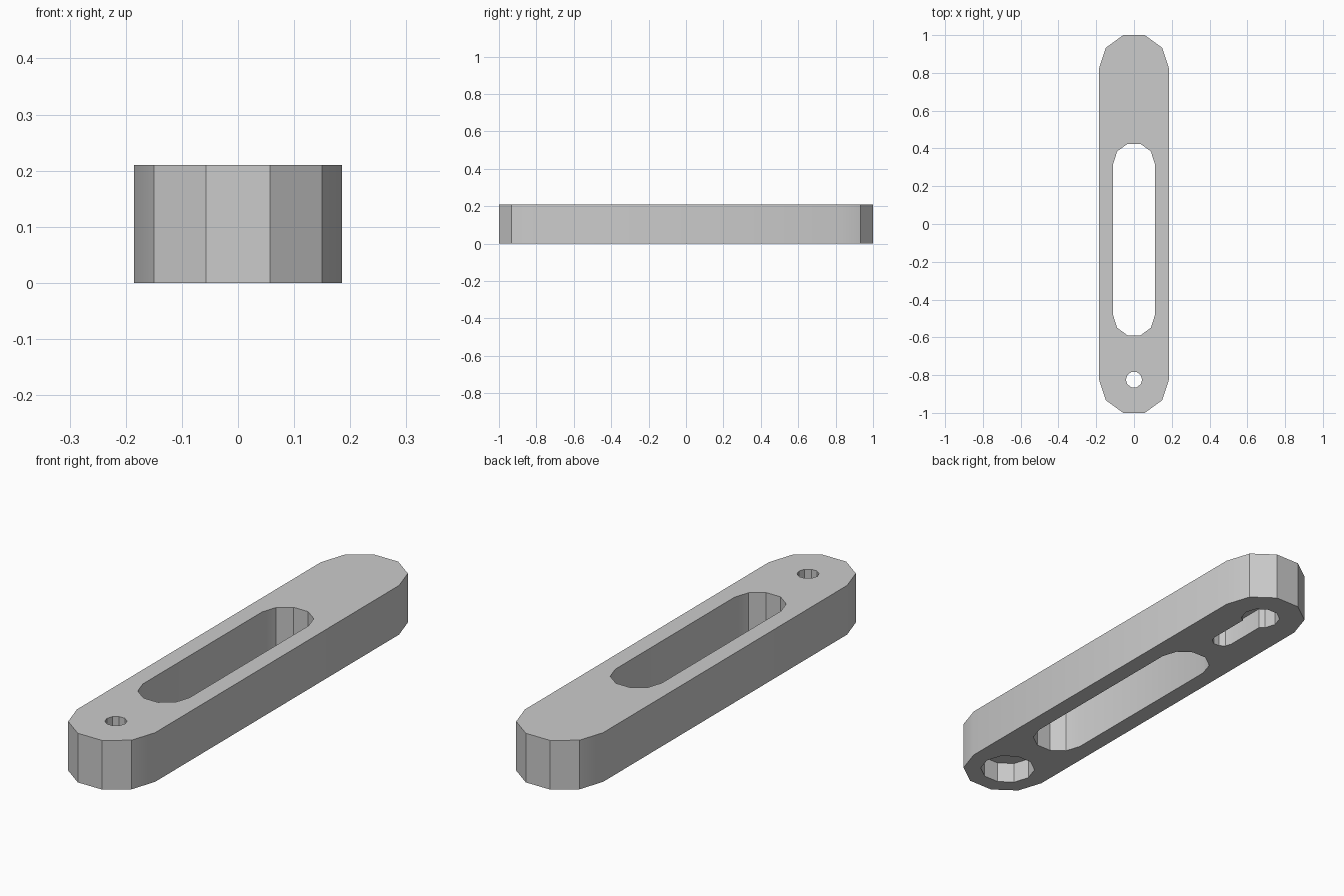
import bpy
import bmesh
from math import cos, sin, pi, radians

cube = bpy.data.objects.get("Cube")
if cube:
    bpy.data.objects.remove(cube, do_unlink=True)

HEIGHT = 0.21
POCKET = 0.09      # depth of the recesses under the bar
OVER = 0.1         # how far cutters reach past the surface
END = 0.824        # centre of the rounded ends


def slot_outline(radius, y0, y1):
    """Stadium outline whose ends are half decagons; a plain decagon if y0 == y1."""
    back = [(radius * cos(i * pi / 5), y1 + radius * sin(i * pi / 5)) for i in range(6)]
    front = [(-x, y0 - (y - y1)) for x, y in back]
    if y0 == y1:
        front = front[1:-1]
    return back + front


def prism(name, outline, z0, z1):
    bm = bmesh.new()
    face = bm.faces.new([bm.verts.new((x, y, z0)) for x, y in outline])
    up = bmesh.ops.extrude_face_region(bm, geom=[face])["geom"]
    verts = [g for g in up if isinstance(g, bmesh.types.BMVert)]
    bmesh.ops.translate(bm, verts=verts, vec=(0, 0, z1 - z0))
    bmesh.ops.recalc_face_normals(bm, faces=bm.faces[:])
    mesh = bpy.data.meshes.new(name)
    bm.to_mesh(mesh)
    bm.free()
    obj = bpy.data.objects.new(name, mesh)
    bpy.context.collection.objects.link(obj)
    return obj


def cut(target, name, outline, z0, z1):
    cutter = prism(name, outline, z0, z1)
    cutter.hide_render = True
    mod = target.modifiers.new(name, "BOOLEAN")
    mod.operation = "DIFFERENCE"
    mod.solver = "EXACT"
    mod.object = cutter
    bpy.context.view_layer.objects.active = target
    bpy.ops.object.modifier_apply(modifier=mod.name)
    bpy.data.objects.remove(cutter, do_unlink=True)


# Bar with rounded ends
bar = prism("slotted_bar", slot_outline(0.185, -END, END), 0, HEIGHT)

# Long slot and small screw hole, both right through
cut(bar, "long_slot", slot_outline(0.11, -0.485, 0.32), -OVER, HEIGHT + OVER)
cut(bar, "screw_hole", slot_outline(0.043, -END, -END), -OVER, HEIGHT + OVER)

# Recess for the screw head, underneath
cut(bar, "head_recess", slot_outline(0.113, -END, -END), -OVER, POCKET)

# Keyhole pocket underneath the back end
cut(bar, "keyhole_round", slot_outline(0.08, END, END), -OVER, POCKET)
cut(bar, "keyhole_slot", slot_outline(0.045, 0.58, END), -OVER, POCKET)

# Plain grey
grey = bpy.data.materials.new("plain_grey")
grey.use_nodes = True
colour = (0.6, 0.6, 0.6, 1)
grey.diffuse_color = colour
grey.node_tree.nodes["Principled BSDF"].inputs["Base Color"].default_value = colour
bar.data.materials.clear()
bar.data.materials.append(grey)

# Soft where the ends meet the sides, crisp elsewhere
bpy.ops.object.select_all(action="DESELECT")
bar.select_set(True)
bpy.context.view_layer.objects.active = bar
bpy.ops.object.shade_smooth_by_angle(angle=radians(30))
